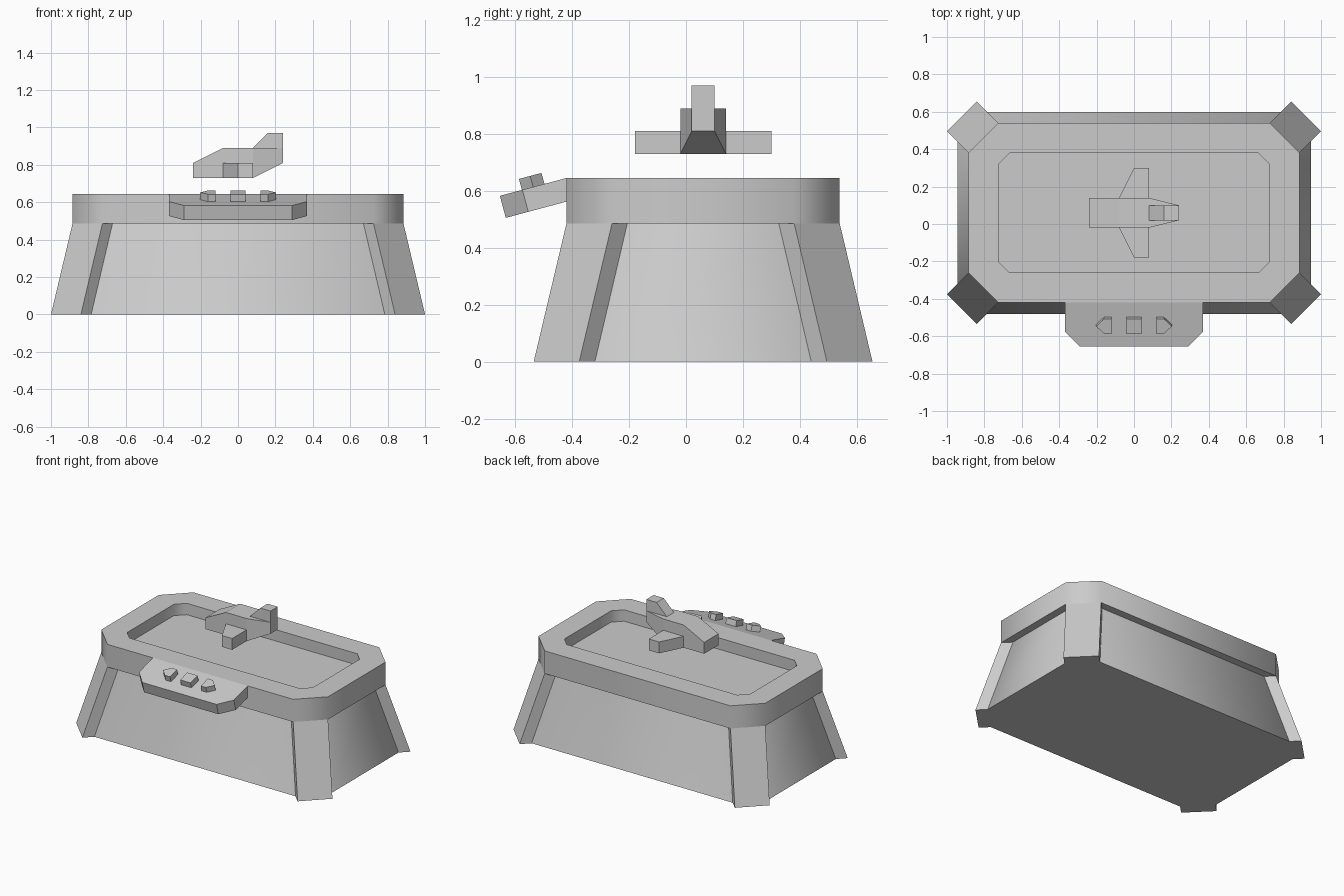
import bpy, bmesh, math
from mathutils import Matrix

if "Cube" in bpy.data.objects:
    bpy.data.objects.remove(bpy.data.objects["Cube"])

CY = 0.06  # depth centre of the table and the floating craft


def loft(name, rings, matrix=None, smooth=False):
    """Skin a stack of equal-sized rings and cap both ends."""
    bm = bmesh.new()
    vs = [[bm.verts.new(p) for p in ring] for ring in rings]
    n = len(vs[0])
    for lo, hi in zip(vs, vs[1:]):
        for i in range(n):
            j = (i + 1) % n
            bm.faces.new((lo[i], lo[j], hi[j], hi[i]))
    bm.faces.new(vs[0][::-1])
    bm.faces.new(vs[-1])
    if matrix:
        bm.transform(matrix)
    bmesh.ops.recalc_face_normals(bm, faces=bm.faces)
    me = bpy.data.meshes.new(name)
    bm.to_mesh(me)
    bm.free()
    ob = bpy.data.objects.new(name, me)
    bpy.context.collection.objects.link(ob)
    if smooth:
        bpy.ops.object.select_all(action='DESELECT')
        ob.select_set(True)
        bpy.context.view_layer.objects.active = ob
        bpy.ops.object.shade_smooth_by_angle(angle=math.radians(55))
    return ob


def octagon(hx, hy, c, z):
    quarter = [(hx, hy - c), (hx - c, hy)]
    pts = (quarter + [(-x, y) for x, y in quarter[::-1]]
           + [(-x, -y) for x, y in quarter] + [(x, -y) for x, y in quarter[::-1]])
    return [(x, y + CY, z) for x, y in pts]


def flat(pts, z):
    return [(x, y, z) for x, y in pts]


def side(pts, y):
    return [(x, y, z) for x, z in pts]


# Tapered body and recessed top
loft("table_body", [octagon(0.945, 0.54, 0.16, 0), octagon(0.83, 0.425, 0.16, 0.49)], smooth=True)
loft("table_top", [octagon(0.885, 0.48, 0.16, 0.485), octagon(0.885, 0.48, 0.16, 0.645),
                   octagon(0.725, 0.32, 0.06, 0.645), octagon(0.725, 0.32, 0.06, 0.565)], smooth=True)

# Slanted corner legs
for sx in (-1, 1):
    for sy in (-1, 1):
        rings = []
        for k, z in ((0.115, 0), (0, 0.485)):
            a, b, d = (0.885 + k, 0.32 + k), (0.725 + k, 0.48 + k), 0.085
            ring = [a, b, (b[0] - d, b[1] - d), (a[0] - d, a[1] - d)]
            rings.append([(sx * x, CY + sy * y, z) for x, y in ring])
        loft("corner_leg", rings)

# Tilted control panel with three buttons
tilt = Matrix.Translation((0, -0.42, 0.645)) @ Matrix.Rotation(math.radians(15), 4, 'X')
panel = [(-0.37, 0), (-0.37, -0.16), (-0.29, -0.242), (0.29, -0.242), (0.37, -0.16), (0.37, 0)]
loft("control_panel", [flat(panel, -0.08), flat(panel, 0)], tilt)
square = [(-0.04, -0.162), (0.04, -0.162), (0.04, -0.08), (-0.04, -0.08)]
loft("middle_button", [flat(square, -0.01), flat(square, 0.04)], tilt)
for s in (-1, 1):
    arrow = [(s * x, y) for x, y in ((0.12, -0.162), (0.16, -0.162), (0.202, -0.121),
                                     (0.16, -0.08), (0.12, -0.08))]
    loft("arrow_button", [flat(arrow, -0.01), flat(arrow, 0.04)], tilt)

# Floating craft: fuselage, tail cone, fin, wings
hull = [(-0.24, 0.73), (0.08, 0.73), (0.08, 0.89), (-0.08, 0.89), (-0.24, 0.81)]
loft("craft_fuselage", [side(hull, CY - 0.08), side(hull, CY + 0.08)])


def section(x, h, z0, z1):
    return [(x, CY - h, z0), (x, CY + h, z0), (x, CY + h, z1), (x, CY - h, z1)]


loft("craft_tail", [section(0.08, 0.08, 0.73, 0.89), section(0.24, 0.04, 0.81, 0.89)])
fin = [(0.08, 0.89), (0.24, 0.89), (0.24, 0.97), (0.16, 0.97)]
loft("craft_fin", [side(fin, CY - 0.04), side(fin, CY + 0.04)])
for s in (-1, 1):
    wing = [(x, CY + s * y) for x, y in ((-0.08, 0.08), (0.08, 0.08), (0.08, 0.24), (0.0, 0.24))]
    loft("craft_wing", [flat(wing, 0.73), flat(wing, 0.81)])
